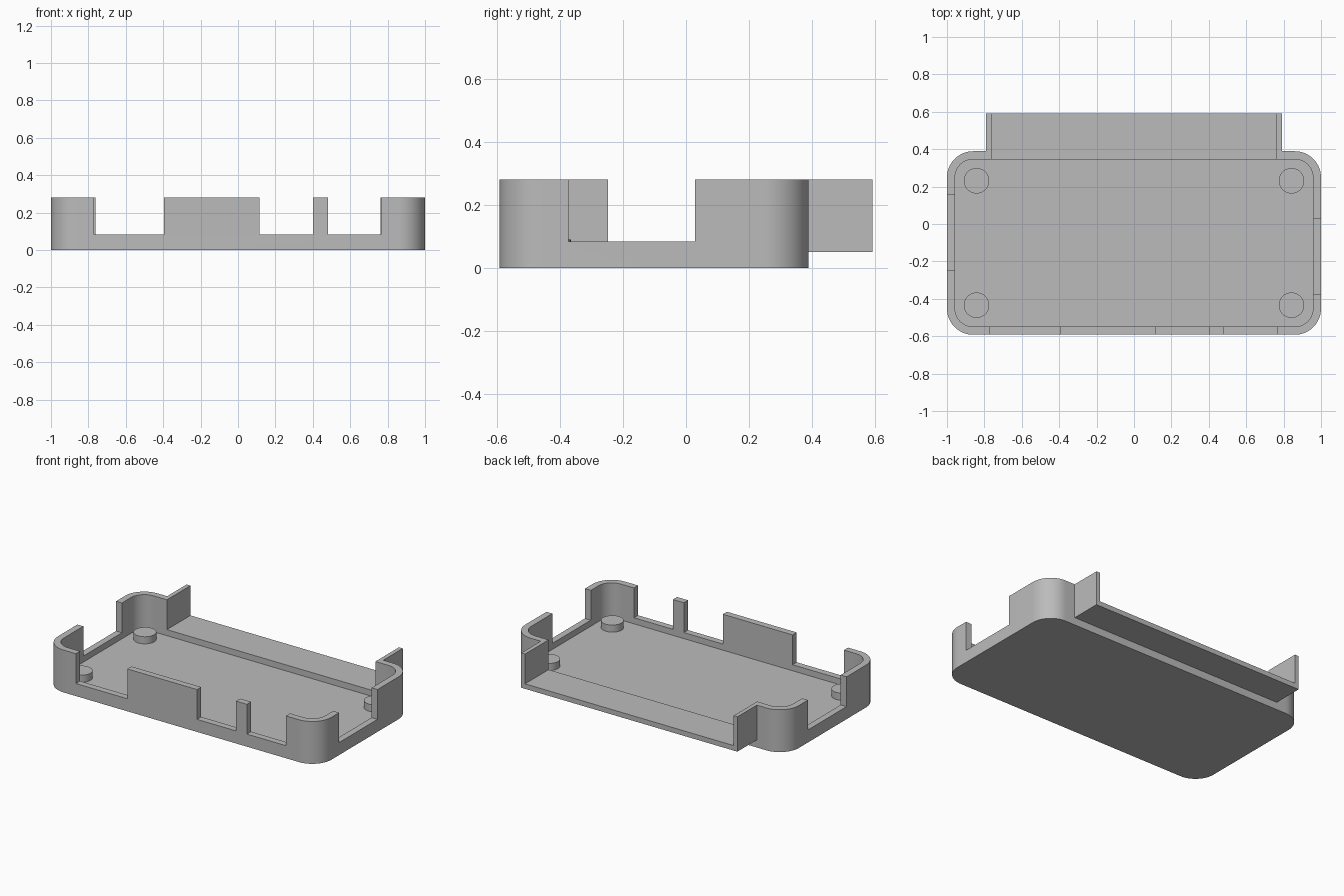
import bpy
from math import cos, sin, pi, radians

cube = bpy.data.objects.get("Cube")
if cube:
    bpy.data.objects.remove(cube, do_unlink=True)

# One plain grey for the whole part
grey = bpy.data.materials.new("grey plastic")
grey.use_nodes = True
colour = (0.5, 0.5, 0.5, 1)
grey.diffuse_color = colour
grey.node_tree.nodes["Principled BSDF"].inputs["Base Color"].default_value = colour

HEIGHT, FLOOR, SILL = 0.28, 0.043, 0.083
WALL, RADIUS = 0.043, 0.14
FRONT, BACK, LIP = -0.592, 0.389, 0.592


def extrude(name, outline, offset):
    """Solid made by sweeping a closed outline along an offset."""
    n = len(outline)
    verts = list(outline) + [tuple(a + b for a, b in zip(p, offset)) for p in outline]
    faces = [tuple(range(n))[::-1], tuple(range(n, 2 * n))]
    faces += [(i, (i + 1) % n, (i + 1) % n + n, i + n) for i in range(n)]
    mesh = bpy.data.meshes.new(name)
    mesh.from_pydata(verts, [], faces)
    mesh.materials.append(grey)
    obj = bpy.data.objects.new(name, mesh)
    bpy.context.collection.objects.link(obj)
    return obj


def rounded_slab(name, inset, z0, z1):
    r = RADIUS - inset
    cx, y0, y1 = 1 - RADIUS, FRONT + RADIUS, BACK - RADIUS
    centres = [(cx, y1), (-cx, y1), (-cx, y0), (cx, y0)]
    outline = []
    for k, (x, y) in enumerate(centres):
        for i in range(17):
            a = (k + i / 16) * pi / 2
            outline.append((x + r * cos(a), y + r * sin(a), z0))
    return extrude(name, outline, (0, 0, z1 - z0))


def box(name, x0, x1, y0, y1, z0, z1):
    return extrude(name, [(x0, y0, z0), (x1, y0, z0), (x1, y1, z0), (x0, y1, z0)],
                   (0, 0, z1 - z0))


def combine(target, tool, operation):
    """Apply a boolean and discard its tool."""
    mod = target.modifiers.new("boolean", 'BOOLEAN')
    mod.operation, mod.solver, mod.object = operation, 'EXACT', tool
    bpy.context.view_layer.objects.active = target
    bpy.ops.object.modifier_apply(modifier=mod.name)
    bpy.data.objects.remove(tool, do_unlink=True)


# Round-cornered tray, hollowed out
case = rounded_slab("case_base", 0, 0, HEIGHT)
combine(case, rounded_slab("cavity", WALL, FLOOR, 0.5), 'DIFFERENCE')

# Port openings: three in front, one per side, and the wide one at the back
f0, f1 = FRONT - 0.1, FRONT + WALL + 0.01
openings = [
    (-0.77, -0.395, f0, f1),
    (0.115, 0.40, f0, f1),
    (0.48, 0.765, f0, f1),
    (0.94, 1.1, -0.373, 0.028),
    (-1.1, -0.94, -0.248, 0.155),
    (-0.762, 0.762, BACK - WALL - 0.01, BACK + 0.1),
]
for x0, x1, y0, y1 in openings:
    combine(case, box("opening", x0, x1, y0, y1, SILL, 0.5), 'DIFFERENCE')

# Rear ledge with upright cheeks, a U-shaped channel fused to the back wall
half = [(0.79, 0.05), (0.79, HEIGHT), (0.762, HEIGHT), (0.762, SILL)]
section = half + [(-x, z) for x, z in reversed(half)]
start = BACK - 0.02
ledge = extrude("rear_ledge", [(x, start, z) for x, z in section], (0, LIP - start, 0))
combine(case, ledge, 'UNION')

# Round standoffs in the corners of the floor
for side, sx in (("left", 1), ("right", -1)):
    for end, y in (("front", -0.434), ("back", 0.231)):
        bpy.ops.mesh.primitive_cylinder_add(vertices=48, radius=0.068, depth=0.06,
                                            location=(sx * 0.842, y, 0.06))
        post = bpy.context.object
        post.name = f"standoff_{end}_{side}"
        post.data.materials.append(grey)
        bpy.ops.object.shade_smooth_by_angle(angle=radians(30))

# Smooth corners, crisp edges
bpy.ops.object.select_all(action='DESELECT')
case.select_set(True)
bpy.context.view_layer.objects.active = case
bpy.ops.object.shade_smooth_by_angle(angle=radians(30))
